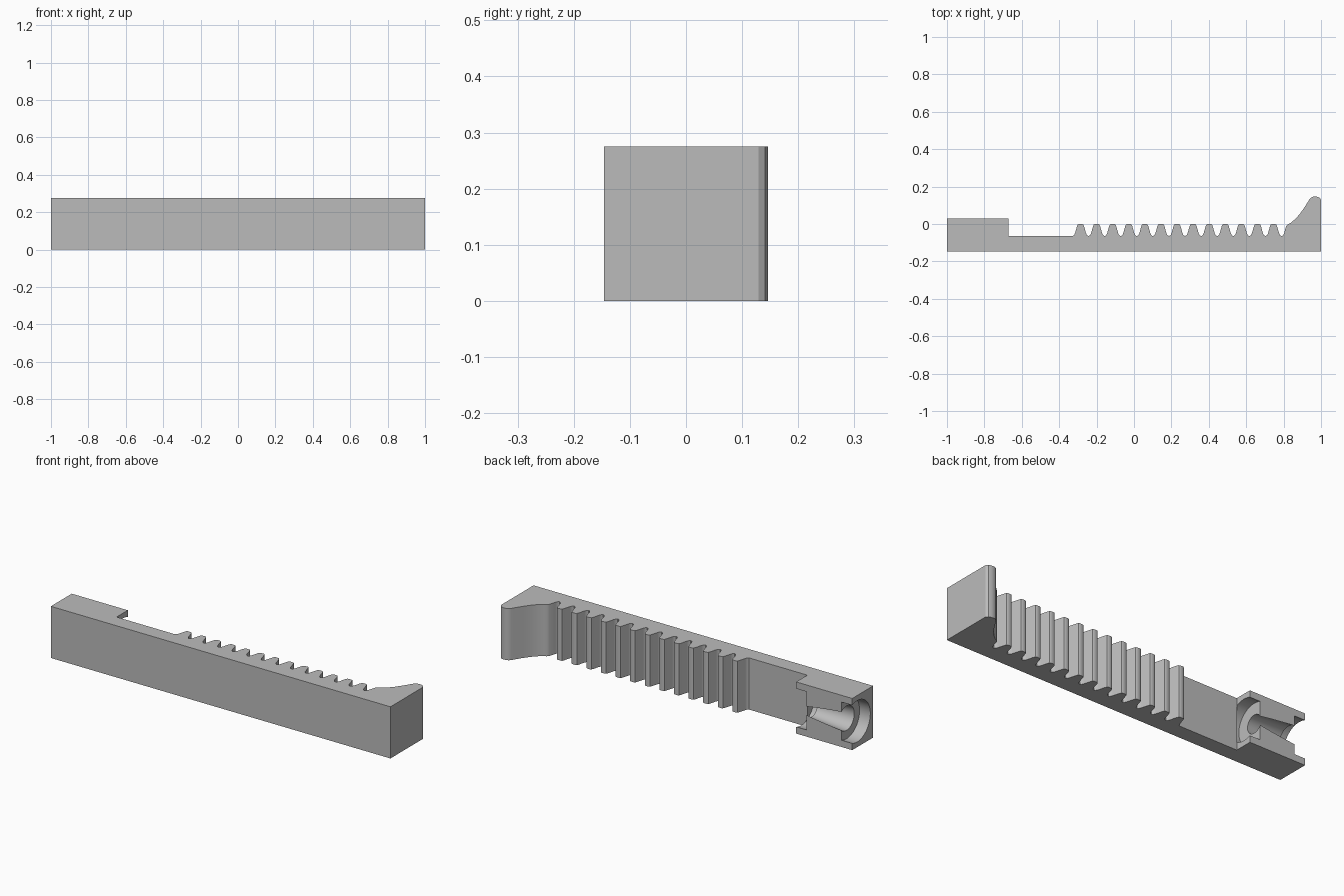
import bpy, bmesh, math
from mathutils import Matrix, Vector

cube = bpy.data.objects.get("Cube")
if cube:
    bpy.data.objects.remove(cube, do_unlink=True)

HEIGHT, FRONT, FLOOR, BLOCK_TOP = 0.275, -0.146, -0.064, 0.03
BLOCK_END = -0.67
TEETH, FIRST, PITCH = 13, -0.286, 0.086

grey = bpy.data.materials.new("plain grey")
grey.use_nodes = True
grey.diffuse_color = (0.5, 0.5, 0.5, 1)
grey.node_tree.nodes["Principled BSDF"].inputs["Base Color"].default_value = (0.5, 0.5, 0.5, 1)


def make_object(name, bm):
    bmesh.ops.recalc_face_normals(bm, faces=bm.faces)
    mesh = bpy.data.meshes.new(name)
    bm.to_mesh(mesh)
    bm.free()
    mesh.materials.append(grey)
    obj = bpy.data.objects.new(name, mesh)
    bpy.context.collection.objects.link(obj)
    return obj


# Toothed bar outline: base, end block, teeth, curved hook
outline = [(1, FRONT), (-1, FRONT), (-1, BLOCK_TOP), (BLOCK_END, BLOCK_TOP), (BLOCK_END, FLOOR)]
flank = [(-0.041, FLOOR), (-0.034, -0.059), (-0.029, -0.048),
         (-0.019, -0.012), (-0.015, -0.003), (-0.009, 0)]
tooth = flank + [(-x, y) for x, y in reversed(flank)]
for i in range(TEETH):
    outline += [(FIRST + i * PITCH + x, y) for x, y in tooth]
outline += [(FIRST + TEETH * PITCH + x, y) for x, y in flank[:4]]
outline += [(0.822, -0.002), (0.835, 0.004), (0.862, 0.026), (0.885, 0.052), (0.91, 0.087),
            (0.937, 0.13), (0.945, 0.14), (0.958, 0.146), (0.977, 0.146), (0.992, 0.141), (1, 0.129)]

bm = bmesh.new()
base = bm.faces.new([bm.verts.new((x, y, 0)) for x, y in outline])
top = bmesh.ops.extrude_face_region(bm, geom=[base])
bmesh.ops.translate(bm, vec=(0, 0, HEIGHT),
                    verts=[v for v in top["geom"] if isinstance(v, bmesh.types.BMVert)])
bar = make_object("toothed_bar", bm)

# Tapered bore with a wide recess at each end, open along the back
bore = [(-1.05, 0), (-1.05, 0.11), (-0.937, 0.11), (-0.937, 0.065),
        (-0.731, 0.048), (-0.731, 0.11), (BLOCK_END, 0.11), (BLOCK_END, 0)]
centre = Vector((0, -0.012, HEIGHT / 2))
bm = bmesh.new()
verts = [bm.verts.new(Vector((x, r, 0)) + centre) for x, r in bore]
edges = [bm.edges.new(pair) for pair in zip(verts, verts[1:])]
bmesh.ops.spin(bm, geom=verts + edges, cent=centre, axis=(1, 0, 0),
               angle=math.tau, steps=64, use_merge=False)
bmesh.ops.remove_doubles(bm, verts=bm.verts, dist=0.0001)
cutter = make_object("bore_cutter", bm)
cutter.hide_render = True

cut = bar.modifiers.new("bore", "BOOLEAN")
cut.operation = "DIFFERENCE"
cut.solver = "EXACT"
cut.object = cutter
bpy.ops.object.select_all(action="DESELECT")
bpy.context.view_layer.objects.active = bar
bar.select_set(True)
bpy.ops.object.modifier_apply(modifier=cut.name)
bpy.data.objects.remove(cutter, do_unlink=True)
bpy.ops.object.shade_smooth_by_angle(angle=math.radians(32))
